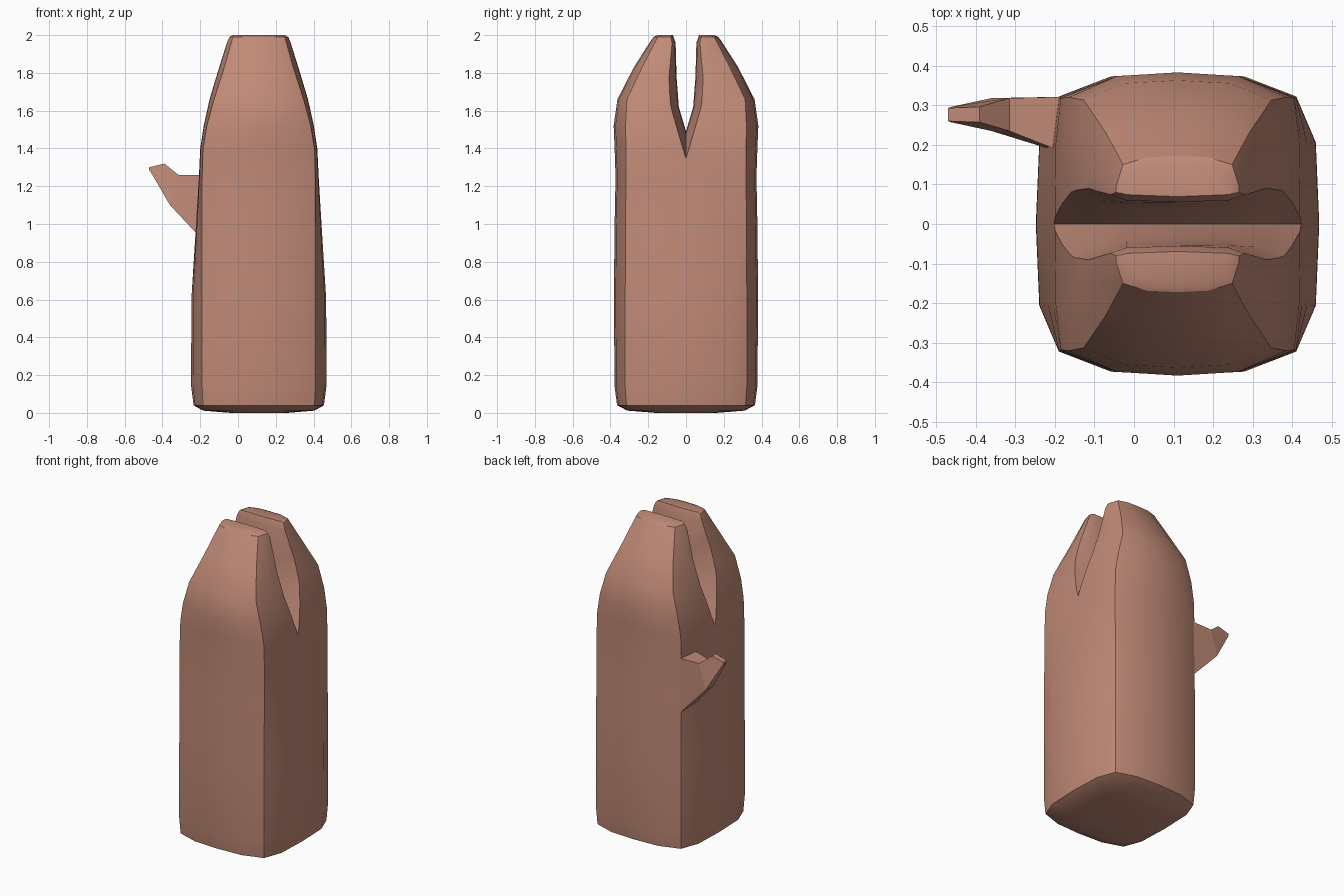
import bpy, bmesh, math

cube = bpy.data.objects.get("Cube")
if cube:
    bpy.data.objects.remove(cube, do_unlink=True)

CX = 0.11  # centre line of the body

clay = bpy.data.materials.new("terracotta")
clay.use_nodes = True
colour = (0.53, 0.255, 0.185, 1)
clay.diffuse_color = colour
bsdf = clay.node_tree.nodes["Principled BSDF"]
bsdf.inputs["Base Color"].default_value = colour
bsdf.inputs["Roughness"].default_value = 0.8


def loft(name, rings):
    """Skin a list of equal-length point rings and cap both ends."""
    bm = bmesh.new()
    loops = [[bm.verts.new(p) for p in ring] for ring in rings]
    n = len(loops[0])
    for a, b in zip(loops, loops[1:]):
        for i in range(n):
            j = (i + 1) % n
            bm.faces.new((a[i], a[j], b[j], b[i]))
    bm.faces.new(loops[0][::-1])
    bm.faces.new(loops[-1])
    bmesh.ops.recalc_face_normals(bm, faces=bm.faces)
    mesh = bpy.data.meshes.new(name)
    bm.to_mesh(mesh)
    bm.free()
    mesh.materials.append(clay)
    obj = bpy.data.objects.new(name, mesh)
    bpy.context.collection.objects.link(obj)
    return obj


def body_ring(z, cx, cy, sx, fy):
    """Bulging square: creased corners (cx, cy), side reach sx, front reach fy."""
    quarter = [(sx, 0), (cx + (sx - cx) * 0.85, cy * 0.64), (cx, cy),
               (cx * 0.56, cy + (fy - cy) * 0.85)]
    half = quarter + [(0, fy)] + [(-x, y) for x, y in quarter[:0:-1]]
    ring = half + [(-x, -y) for x, y in half]
    return [(CX + x, y, z) for x, y in ring]


# Body: z, corner x, corner y, side reach, front reach
body = loft("body", [body_ring(*r) for r in [
    (0.000, 0.12, 0.13, 0.15, 0.16),
    (0.012, 0.25, 0.27, 0.295, 0.31),
    (0.04, 0.295, 0.315, 0.345, 0.365),
    (0.14, 0.30, 0.322, 0.358, 0.378),
    (0.60, 0.30, 0.322, 0.357, 0.382),
    (1.00, 0.30, 0.32, 0.332, 0.378),
    (1.25, 0.30, 0.318, 0.317, 0.373),
    (1.40, 0.295, 0.318, 0.31, 0.378),
    (1.52, 0.275, 0.32, 0.292, 0.383),
    (1.66, 0.237, 0.313, 0.262, 0.363),
    (1.83, 0.182, 0.232, 0.212, 0.276),
    (1.97, 0.143, 0.16, 0.168, 0.186),
    (1.99, 0.138, 0.15, 0.158, 0.172),
    (2.00, 0.125, 0.13, 0.14, 0.15),
]])


def slot_ring(u, zb, w1, w2, w3):
    """V-shaped cross-section of the slot at distance u from the centre."""
    side = [(w1, 1.62), (w2, 1.78), (w3, 1.96), (w3 + 0.025, 2.03), (w3 + 0.025, 2.2)]
    pts = [(0, zb)] + side + [(-y, z) for y, z in side[::-1]]
    return [(CX + u, y, z) for y, z in pts]


# Slot cutter: distance from centre, bottom height, half-widths going up
stations = [
    (0.00, 1.49, 0.038, 0.050, 0.055),
    (0.13, 1.48, 0.042, 0.054, 0.060),
    (0.20, 1.44, 0.058, 0.080, 0.085),
    (0.25, 1.40, 0.075, 0.100, 0.110),
    (0.31, 1.35, 0.090, 0.120, 0.130),
    (0.42, 1.26, 0.110, 0.140, 0.150),
]
mirrored = [(-s[0],) + s[1:] for s in stations[:0:-1]]
cutter = loft("slot_cutter", [slot_ring(*s) for s in mirrored + stations])
cutter.hide_render = True

cut = body.modifiers.new("slot", 'BOOLEAN')
cut.operation = 'DIFFERENCE'
cut.solver = 'EXACT'
cut.object = cutter
bpy.ops.object.select_all(action='DESELECT')
bpy.context.view_layer.objects.active = body
body.select_set(True)
bpy.ops.object.modifier_apply(modifier=cut.name)
bpy.data.objects.remove(cutter, do_unlink=True)
bpy.ops.object.shade_smooth_by_angle(angle=math.radians(30))


# Side spur: top x, top z, bottom x, bottom z, near y, far y
def spur_ring(xt, zt, xb, zb, y0, y1):
    return [(xt, y0, zt), (xt, y1, zt), (xb, y1, zb), (xb, y0, zb)]


loft("side_spur", [spur_ring(*s) for s in [
    (-0.15, 1.26, -0.15, 0.875, 0.17, 0.322),
    (-0.315, 1.26, -0.36, 1.10, 0.235, 0.318),
    (-0.39, 1.32, -0.462, 1.275, 0.257, 0.296),
    (-0.47, 1.30, -0.47, 1.285, 0.26, 0.293),
]])
